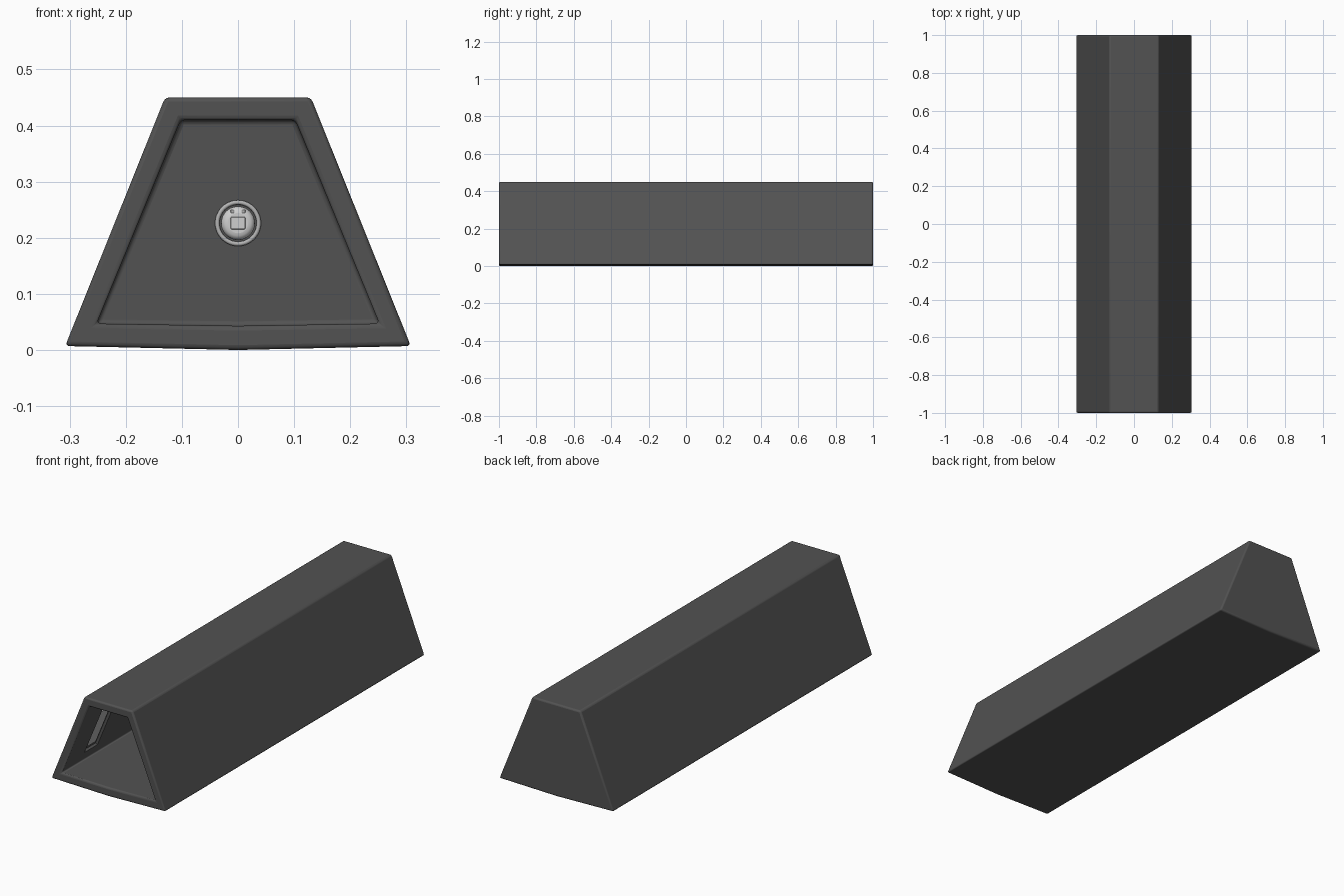
import bpy, bmesh, math

if "Cube" in bpy.data.objects:
    bpy.data.objects.remove(bpy.data.objects["Cube"])

def material(name, v):
    m = bpy.data.materials.new(name)
    m.diffuse_color = (v, v, v, 1)
    m.use_nodes = True
    m.node_tree.nodes["Principled BSDF"].inputs["Base Color"].default_value = m.diffuse_color
    return m

DARK = material("dark grey", 0.085)
LIGHT = material("light grey", 0.45)
PALE = material("pale grey", 0.62)

def finish(ob, name, mat, bevel=0, seg=2):
    ob.name = name
    if mat:
        ob.data.materials.append(mat)
    if bevel:
        b = ob.modifiers.new("bevel", 'BEVEL')
        b.width, b.segments, b.limit_method = bevel, seg, 'ANGLE'
        b.angle_limit = math.radians(30)
    return ob

def box(name, size, loc, mat, rot=(0, 0, 0), bevel=0):
    bpy.ops.mesh.primitive_cube_add(size=1, location=loc, rotation=rot)
    ob = bpy.context.object
    ob.scale = size
    bpy.ops.object.transform_apply(location=False, rotation=False, scale=True)
    return finish(ob, name, mat, bevel)

# Trapezoid housing: outer skin, front rim, deep hollow with closed far end
OUTER = [(-0.308, 0.007), (0, 0), (0.308, 0.007), (0.13, 0.45), (-0.13, 0.45)]
INNER = [(-0.252, 0.047), (0, 0.043), (0.252, 0.047), (0.102, 0.41), (-0.102, 0.41)]
bm = bmesh.new()
rings = [[bm.verts.new((x, y, z)) for x, z in prof]
         for prof, y in ((OUTER, 1), (OUTER, -1), (INNER, -1), (INNER, 0.96))]
for a, b in zip(rings, rings[1:]):
    for i in range(5):
        j = (i + 1) % 5
        bm.faces.new((a[i], a[j], b[j], b[i]))
bm.faces.new(rings[0])
bm.faces.new(rings[-1])
bmesh.ops.recalc_face_normals(bm, faces=bm.faces)
me = bpy.data.meshes.new("housing")
bm.to_mesh(me)
bm.free()
housing = bpy.data.objects.new("housing", me)
bpy.context.collection.objects.link(housing)
finish(housing, "housing", DARK, 0.008, 3)

# Recessed side panels on the sloping inner walls
tilt = math.atan(0.411)
for side, label in ((-1, "left"), (1, "right")):
    z = 0.21
    x = side * (0.2685 - 0.411 * z)
    rot = (0, -side * tilt, 0)
    cut = box(label + "_recess_cutter", (0.03, 0.1, 0.25), (x, -0.8, z), None, rot)
    cut.hide_render = True
    cut.hide_viewport = True
    cut.display_type = 'WIRE'
    m = housing.modifiers.new("recess", 'BOOLEAN')
    m.operation, m.object, m.solver = 'DIFFERENCE', cut, 'EXACT'
    off = side * 0.012
    box(label + "_light_panel", (0.006, 0.07, 0.21),
        (x + off * math.cos(tilt), -0.8, z + abs(off) * math.sin(tilt)), LIGHT, rot, 0.002)

bpy.context.view_layer.objects.active = housing
bpy.ops.object.select_all(action='DESELECT')
housing.select_set(True)
bpy.ops.object.shade_smooth_by_angle(angle=math.radians(35))

# Round lamp on the far wall
def turned(name, r, depth, y, mat, bevel):
    bpy.ops.mesh.primitive_cylinder_add(vertices=40, radius=r, depth=depth,
                                        location=(0, y, 0.226), rotation=(math.pi / 2, 0, 0))
    ob = finish(bpy.context.object, name, mat, bevel, 4)
    bpy.ops.object.shade_smooth_by_angle(angle=math.radians(35))

bpy.ops.mesh.primitive_torus_add(location=(0, 0.957, 0.226), rotation=(math.pi / 2, 0, 0),
                                 major_radius=0.037, minor_radius=0.004,
                                 major_segments=40, minor_segments=8)
finish(bpy.context.object, "lamp_ring", LIGHT)
bpy.ops.object.shade_smooth()
turned("lamp_body", 0.03, 0.03, 0.946, PALE, 0.012)
box("lamp_square", (0.026, 0.008, 0.022), (0, 0.93, 0.226), PALE, bevel=0.002)
for s in (-1, 1):
    box("lamp_stud", (0.006, 0.006, 0.006), (s * 0.01, 0.934, 0.247), LIGHT, bevel=0.001)
